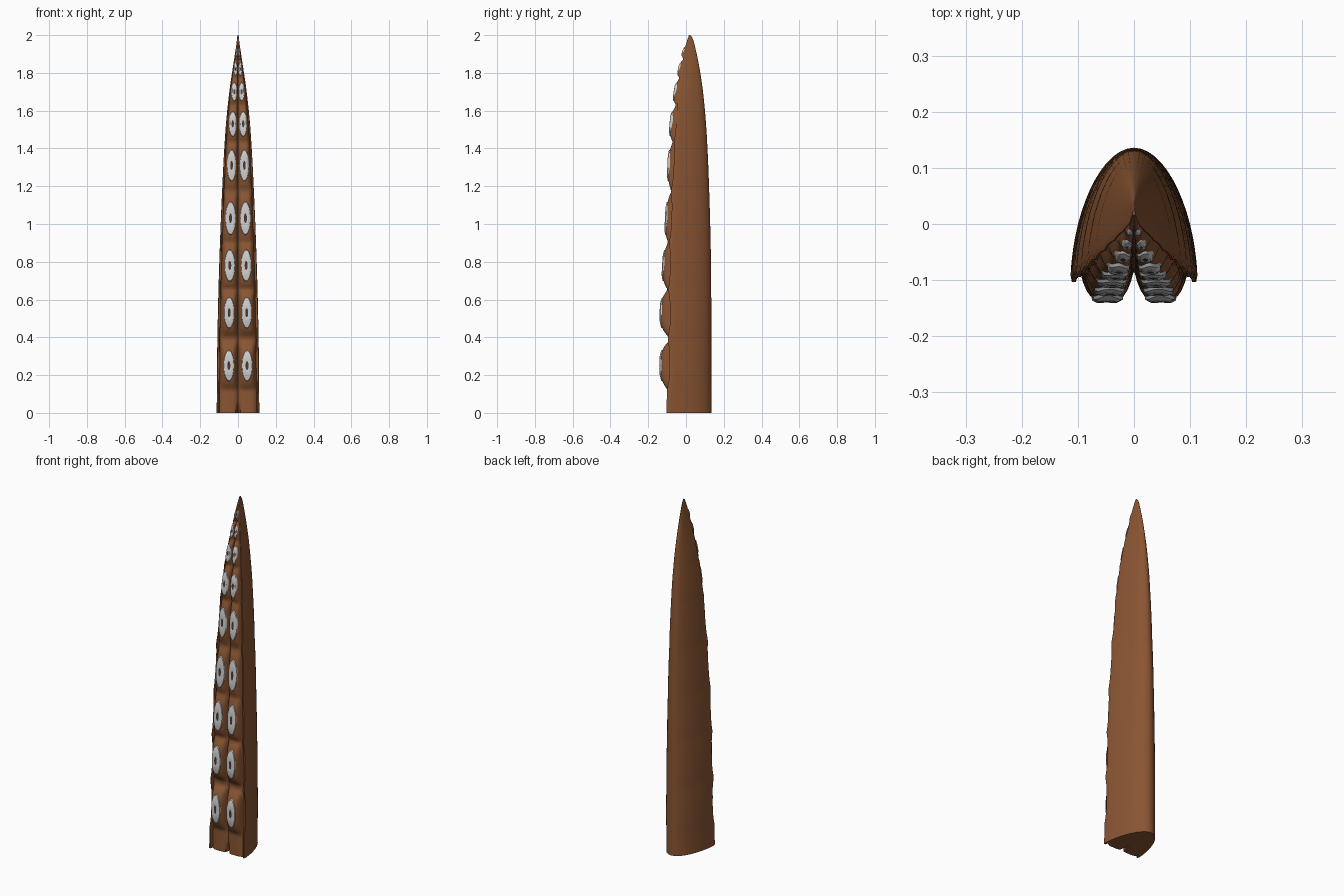
import bpy, bmesh, math

if "Cube" in bpy.data.objects:
    bpy.data.objects.remove(bpy.data.objects["Cube"])


def material(name, rgb):
    m = bpy.data.materials.new(name)
    m.diffuse_color = (*rgb, 1)
    m.use_nodes = True
    m.node_tree.nodes["Principled BSDF"].inputs["Base Color"].default_value = m.diffuse_color
    return m


BROWN = material("brown skin", (0.25, 0.09, 0.032))
PALE = material("pale ring", (0.62, 0.62, 0.62))
DARK = material("dark hollow", (0.07, 0.04, 0.03))


def curve(knots):
    """Smooth interpolation through (z, value) knots."""
    n = len(knots)

    def slope(i):
        a, b = knots[max(i - 1, 0)], knots[min(i + 1, n - 1)]
        return (b[1] - a[1]) / (b[0] - a[0])

    def at(z):
        z = min(max(z, knots[0][0]), knots[-1][0])
        i = next(k for k in range(n - 1) if z <= knots[k + 1][0])
        (z0, v0), (z1, v1) = knots[i], knots[i + 1]
        h, t = z1 - z0, (z - z0) / (z1 - z0)
        return ((2*t**3 - 3*t*t + 1) * v0 + (t**3 - 2*t*t + t) * h * slope(i)
                + (3*t*t - 2*t**3) * v1 + (t**3 - t*t) * h * slope(i + 1))
    return at


# Long profiles: half width, back ridge, shell edge and pad front
width = curve([(0, .113), (.4, .109), (.8, .099), (1.2, .083), (1.5, .066),
               (1.7, .046), (1.85, .024), (1.95, .009), (2, .003)])
back = curve([(0, .136), (.8, .132), (1.2, .122), (1.5, .108), (1.7, .09),
              (1.85, .067), (1.95, .045), (1.985, .034), (2, .024)])
edge = curve([(0, -.092), (.4, -.085), (.8, -.085), (1.2, -.07), (1.5, -.055),
              (1.7, -.036), (1.85, -.015), (1.95, .001), (2, .016)])
front = curve([(0, -.135), (.53, -.135), (.78, -.122), (1.03, -.107), (1.31, -.094),
               (1.53, -.083), (1.7, -.062), (1.82, -.041), (1.91, -.02), (2, .01)])

# Suckers: height, half width, half height
SUCKERS = [(.25, .028, .084), (.53, .028, .084), (.78, .028, .086), (1.03, .028, .09),
           (1.31, .025, .085), (1.53, .021, .068), (1.7, .015, .05),
           (1.82, .009, .034), (1.91, .005, .022)]
PAD = 0.87


def bump(z):
    return max(max(0, 1 - abs((z - c) / (1.5 * rz)) ** 3) for c, rx, rz in SUCKERS)


def front_y(x, z):
    """Front skin: two rows of swollen pads with a groove between them."""
    s = min(abs(x) / (PAD * width(z)), 1)
    swell = 1 - abs(2 * s - 1) ** 4
    k = min(1, width(z) / .08)
    e = edge(z) + .005 * k
    notch = .05 * max(0, 1 - z / .05) * max(0, 1 - s / .12)
    return e + notch - swell * (.014 * k + (e - front(z) - .014 * k) * bump(z))


def finish(name, bm, mats, angle):
    bmesh.ops.recalc_face_normals(bm, faces=bm.faces)
    me = bpy.data.meshes.new(name)
    bm.to_mesh(me)
    bm.free()
    for m in mats:
        me.materials.append(m)
    ob = bpy.data.objects.new(name, me)
    bpy.context.collection.objects.link(ob)
    bpy.ops.object.select_all(action='DESELECT')
    ob.select_set(True)
    bpy.context.view_layer.objects.active = ob
    bpy.ops.object.shade_smooth_by_angle(angle=math.radians(angle))
    return ob


# Tentacle: arched back with shell lips, lofted together with the padded front
def section(z):
    w, b = width(z), back(z)
    e = edge(z) + .012 * bump(z) * w / .113
    lip = .1 * w
    pts = []
    for i in range(-14, 15):
        a = i / 14 * math.pi / 2
        pts.append((w * math.sin(a), e + (b - e) * max(0, math.cos(a)) ** 1.25))
    pts += [(.98 * w, e - lip), (.92 * w, e - lip)]
    for i in range(16, -17, -1):
        x = PAD * w * i / 16
        pts.append((x, front_y(x, z)))
    pts += [(-.92 * w, e - lip), (-.98 * w, e - lip)]
    return pts


bm = bmesh.new()
ROWS = 170
rings = []
for r in range(ROWS + 1):
    z = 2 * r / ROWS
    rings.append([bm.verts.new((x, y, z)) for x, y in section(z)])
for lo, hi in zip(rings, rings[1:]):
    n = len(lo)
    for i in range(n):
        bm.faces.new((lo[i], lo[(i + 1) % n], hi[(i + 1) % n], hi[i]))
bm.faces.new(rings[0])
bm.faces.new(rings[-1])
finish("tentacle_body", bm, [BROWN], 50)

# Sucker plates: a pale ring around a dark hollow, draped on each pad
SEG = 28
LEVELS = [(.28, .0035), (.34, .0045), (.65, .0055), (.94, .005), (1.0, -.002)]
for row, (zc, rx, rz) in enumerate(SUCKERS):
    for side, label in ((-1, "left"), (1, "right")):
        bm = bmesh.new()
        xc = side * PAD * width(zc) * .5
        lift = min(1, rx / .02)

        def point(k, a, off):
            x = xc + k * rx * math.cos(a)
            z = zc + k * rz * math.sin(a)
            return bm.verts.new((x, front_y(x, z) - off * lift, z))

        loops = [[point(k, 2 * math.pi * i / SEG, off) for i in range(SEG)]
                 for k, off in LEVELS]
        centre = point(0, 0, .002)
        for i in range(SEG):
            j = (i + 1) % SEG
            bm.faces.new((centre, loops[0][i], loops[0][j])).material_index = 1
            for a, b in zip(loops, loops[1:]):
                bm.faces.new((a[i], b[i], b[j], a[j]))
        bmesh.ops.recalc_face_normals(bm, faces=bm.faces)
        if centre.link_faces[0].normal.y > 0:
            bmesh.ops.reverse_faces(bm, faces=bm.faces)
        finish(f"sucker_{label}_{row + 1}", bm, [PALE, DARK], 40)
